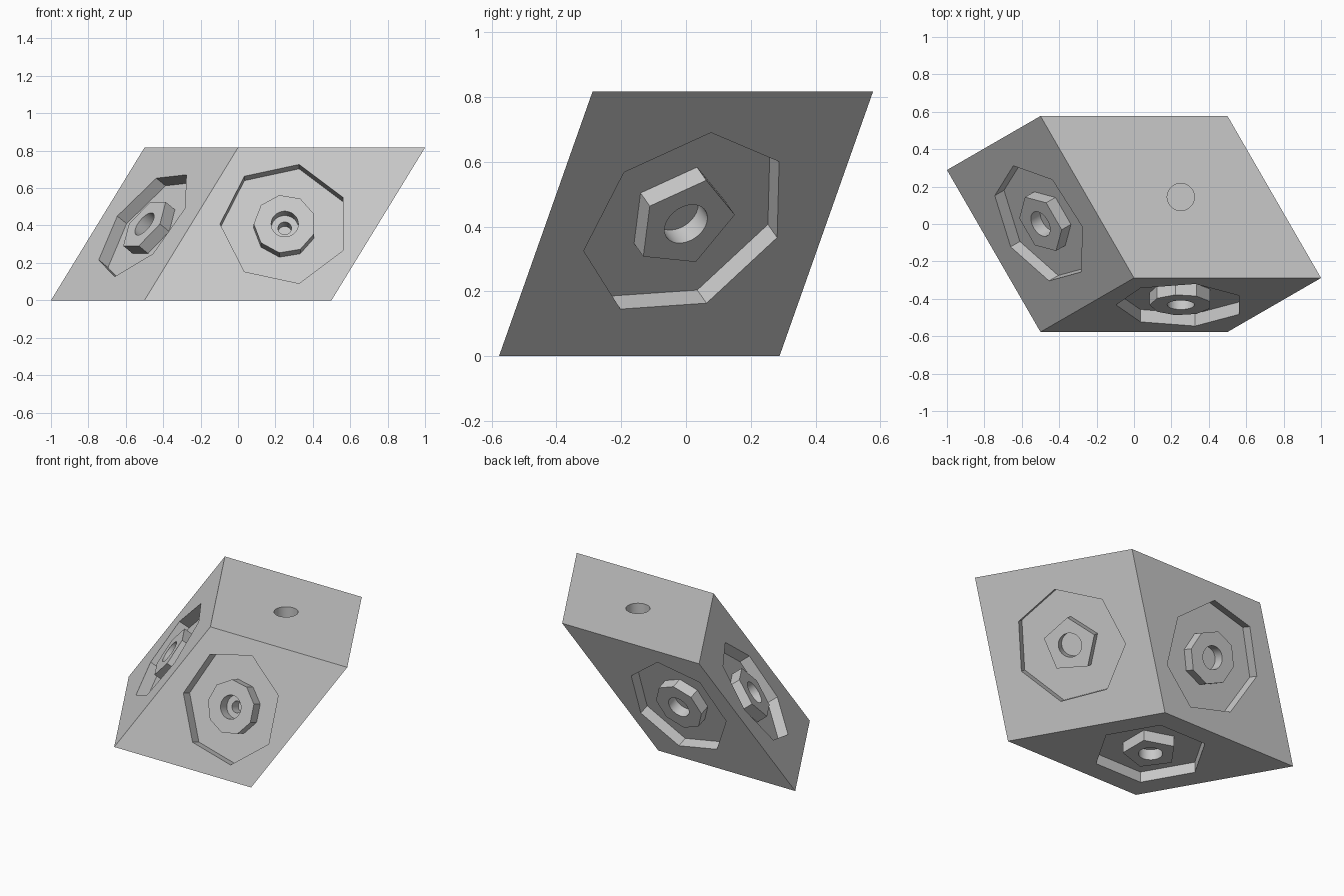
import bpy
import bmesh
import math
from mathutils import Vector

cube = bpy.data.objects.get("Cube")
if cube:
    bpy.data.objects.remove(cube, do_unlink=True)

# Edge directions of the slanted block (all edges are one unit long)
A = Vector((1, 0, 0))
B = Vector((-0.5, math.sqrt(0.75), 0))
C = Vector((0.5, math.sqrt(1 / 12), math.sqrt(2 / 3)))
MIDDLE = Vector((0, 0, C.z / 2))

DEPTH = 0.07
RECESS_R, BOSS_R, HOLE_R, PIN_R = 0.346, 0.166, 0.0725, 0.036

# One flat colour
grey = bpy.data.materials.new("light grey")
grey.use_nodes = True
colour = (0.58, 0.58, 0.58, 1)
grey.diffuse_color = colour
grey.node_tree.nodes["Principled BSDF"].inputs["Base Color"].default_value = colour


def make_object(name, bm):
    bmesh.ops.recalc_face_normals(bm, faces=bm.faces)
    mesh = bpy.data.meshes.new(name)
    bm.to_mesh(mesh)
    bm.free()
    mesh.materials.append(grey)
    obj = bpy.data.objects.new(name, mesh)
    bpy.context.collection.objects.link(obj)
    return obj


def add_prism(bm, side, sides, radius, low, high):
    """Regular prism on a block side, from height low to high along its normal."""
    centre, start, normal = side
    across = normal.cross(start)
    ring = []
    for i in range(sides):
        t = math.tau * i / sides
        spoke = start * math.cos(t) + across * math.sin(t)
        ring.append(bm.verts.new(centre + spoke * radius + normal * low))
    base = bm.faces.new(ring)
    top = bmesh.ops.extrude_face_region(bm, geom=[base])["geom"]
    moved = [v for v in top if isinstance(v, bmesh.types.BMVert)]
    bmesh.ops.translate(bm, verts=moved, vec=normal * (high - low))


def combine(target, tool, operation):
    """Apply a boolean and discard the tool."""
    tool.hide_render = True
    mod = target.modifiers.new(operation.lower(), "BOOLEAN")
    mod.object, mod.operation, mod.solver = tool, operation, "EXACT"
    bpy.context.view_layer.objects.active = target
    bpy.ops.object.modifier_apply(modifier=mod.name)
    bpy.data.objects.remove(tool, do_unlink=True)


def block_side(edge, start, first, second):
    """Centre, first corner direction and outward normal of one side."""
    normal = first.cross(second).normalized()
    if normal.dot(edge) < 0:
        normal.negate()
    return MIDDLE + edge / 2, start.normalized(), normal


tilt = math.sqrt(0.75)
front = block_side(-B, -A, A, C)
back = block_side(B, -A, A, C)
left = block_side(A, B * 0.5 - C * tilt, B, C)
right = block_side(-A, B * 0.5 + C * tilt, B, C)
bottom = block_side(-C, -A, A, B)
top = block_side(C, -A, A, B)

# Side, recess corners, boss corners
sockets = [(front, 7, 9), (back, 7, 8), (left, 7, 5), (right, 7, 6), (bottom, 6, 5)]

# Slanted block: one rhombus swept along the third edge
bm = bmesh.new()
corner = MIDDLE - (A + B + C) / 2
base = bm.faces.new([bm.verts.new(corner + p) for p in (Vector(), A, A + B, B)])
swept = bmesh.ops.extrude_face_region(bm, geom=[base])["geom"]
bmesh.ops.translate(bm, vec=C, verts=[v for v in swept if isinstance(v, bmesh.types.BMVert)])
block = make_object("slanted_block", bm)

# Polygon recesses
bm = bmesh.new()
for side, recess_sides, _ in sockets:
    add_prism(bm, side, recess_sides, RECESS_R, -DEPTH, 0.02)
combine(block, make_object("recess_cutter", bm), "DIFFERENCE")

# Polygon bosses, level with the block sides
bm = bmesh.new()
for side, _, boss_sides in sockets:
    add_prism(bm, side, boss_sides, BOSS_R, -DEPTH - 0.02, 0)
combine(block, make_object("boss", bm), "UNION")

# Round blind holes on every side
bm = bmesh.new()
for side in (front, back, left, right, bottom, top):
    add_prism(bm, side, 48, HOLE_R, -DEPTH, 0.02)
combine(block, make_object("hole_cutter", bm), "DIFFERENCE")

# Narrow pin hole at the bottom of the front hole
bm = bmesh.new()
add_prism(bm, front, 32, PIN_R, -2 * DEPTH, -DEPTH / 2)
combine(block, make_object("pin_hole_cutter", bm), "DIFFERENCE")

# Smooth hole walls, crisp edges elsewhere
bpy.ops.object.select_all(action="DESELECT")
block.select_set(True)
bpy.context.view_layer.objects.active = block
bpy.ops.object.shade_smooth_by_angle(angle=math.radians(30))
